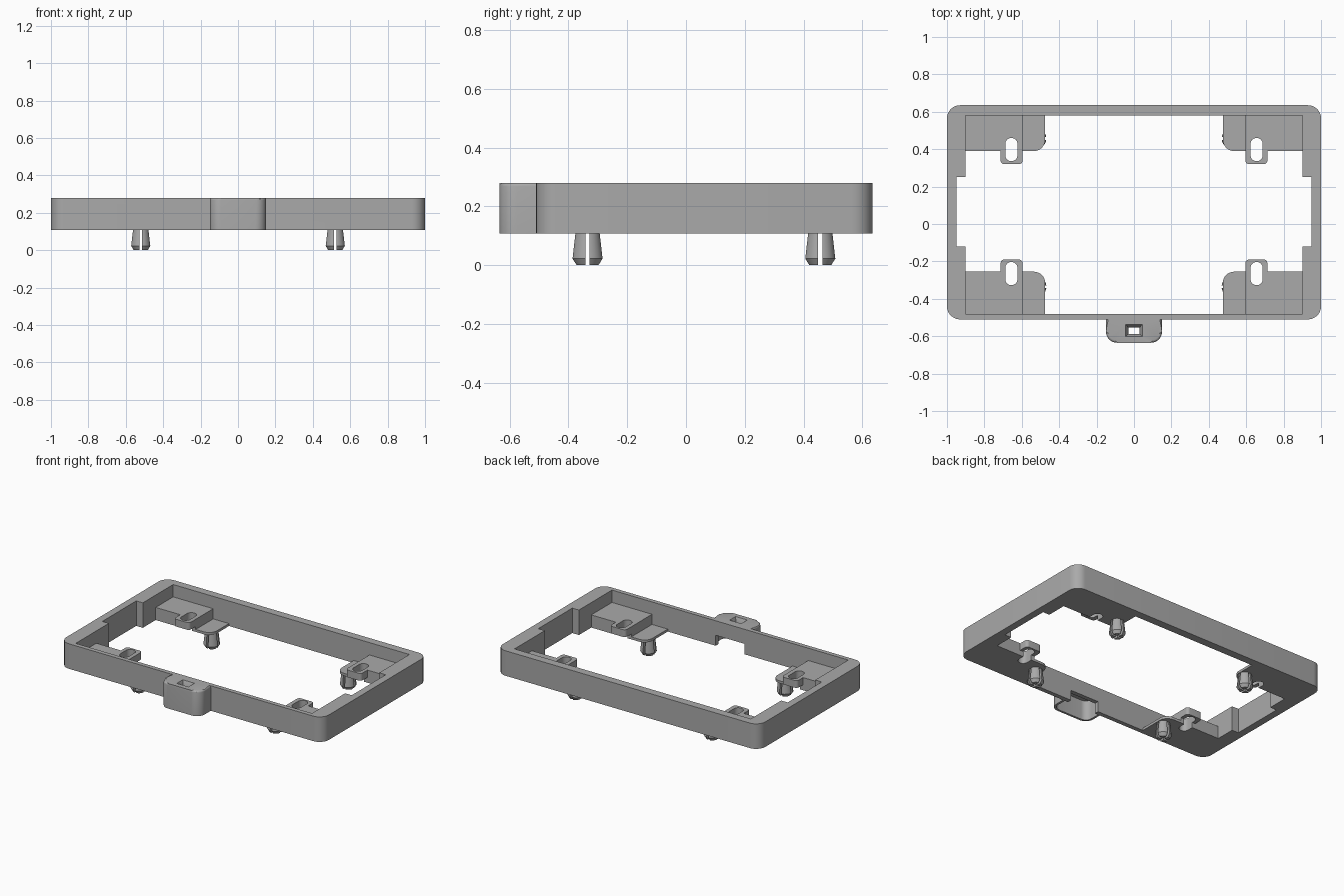
import bpy, bmesh
from math import cos, sin, pi, radians

cube = bpy.data.objects.get("Cube")
if cube:
    bpy.data.objects.remove(cube)

grey = bpy.data.materials.new("plain_grey")
grey.use_nodes = True
grey.diffuse_color = (0.4, 0.4, 0.4, 1)
grey.node_tree.nodes["Principled BSDF"].inputs["Base Color"].default_value = (0.4, 0.4, 0.4, 1)

BASE, TOP = 0.108, 0.28


def rounded(x0, x1, y0, y1, radii=(0, 0, 0, 0), steps=8):
    """Rectangle outline with one radius per corner, from (x0, y0) counterclockwise."""
    corners = [(x0, y0, 1, 1), (x1, y0, -1, 1), (x1, y1, -1, -1), (x0, y1, 1, -1)]
    pts = []
    for i, ((x, y, sx, sy), r) in enumerate(zip(corners, radii)):
        if r == 0:
            pts.append((x, y))
            continue
        for k in range(steps + 1):
            a = pi + i * pi / 2 + k * pi / 2 / steps
            pts.append((x + sx * r + r * cos(a), y + sy * r + r * sin(a)))
    return pts


def finish(bm, name):
    bmesh.ops.recalc_face_normals(bm, faces=bm.faces)
    mesh = bpy.data.meshes.new(name)
    bm.to_mesh(mesh)
    bm.free()
    mesh.materials.append(grey)
    ob = bpy.data.objects.new(name, mesh)
    bpy.context.collection.objects.link(ob)
    return ob


def loft(name, rings, edge_bevel=0):
    """Skin a stack of rings and cap both ends."""
    bm = bmesh.new()
    loops = [[bm.verts.new(p) for p in ring] for ring in rings]
    n = len(loops[0])
    for low, high in zip(loops, loops[1:]):
        for i in range(n):
            j = (i + 1) % n
            bm.faces.new((low[i], low[j], high[j], high[i]))
    bm.faces.new(loops[0])
    lid = bm.faces.new(loops[-1])
    if edge_bevel:
        back = max(v.co.y for v in lid.verts) - 0.001
        rim = [e for e in lid.edges if min(v.co.y for v in e.verts) < back]
        bmesh.ops.bevel(bm, geom=rim, offset=edge_bevel, segments=3,
                        profile=0.5, affect='EDGES')
    return finish(bm, name)


def prism(name, pts, z0, z1, edge_bevel=0):
    return loft(name, [[(x, y, z) for x, y in pts] for z in (z0, z1)], edge_bevel)


def box(name, x0, x1, y0, y1, z0, z1):
    return prism(name, rounded(x0, x1, y0, y1), z0, z1)


def cut(ob, *cutters):
    bpy.context.view_layer.objects.active = ob
    for c in cutters:
        c.hide_render = True
        m = ob.modifiers.new("cut", 'BOOLEAN')
        m.operation, m.solver, m.object = 'DIFFERENCE', 'EXACT', c
        bpy.ops.object.modifier_apply(modifier=m.name)
        bpy.data.objects.remove(c)


def smooth(ob):
    bpy.ops.object.select_all(action='DESELECT')
    ob.select_set(True)
    bpy.context.view_layer.objects.active = ob
    bpy.ops.object.shade_smooth_by_angle(angle=radians(30))


# Outer frame with thinner side walls and a gap behind the front catch
frame = prism("frame", rounded(-1, 1, -0.51, 0.635, (0.07,) * 4), BASE, TOP)
cut(frame,
    box("opening", -0.9, 0.9, -0.48, 0.58, 0, 0.5),
    box("side_relief", -0.95, 0.95, -0.12, 0.25, 0, 0.5),
    box("catch_gap", -0.11, 0.11, -0.6, -0.4, 0, 0.18))
smooth(frame)

# Hollow front catch with a funnel-shaped hole in its roof
catch = prism("front_catch", rounded(-0.15, 0.15, -0.635, -0.51, (0.06, 0.06, 0, 0)),
              BASE, TOP, 0.012)
cavity = prism("cavity", rounded(-0.135, 0.135, -0.62, -0.49, (0.045, 0.045, 0, 0)), 0, 0.245)
funnel = loft("funnel", [
    [(x, y - 0.57, z) for x, y in rounded(-w, w, -d, d)]
    for w, d, z in ((0.03, 0.017, 0.2), (0.03, 0.017, 0.25), (0.045, 0.033, TOP + 0.001))])
cut(catch, cavity, funnel)
smooth(catch)


# Four corner mounts: wall position, inward direction, ledge depth, tab depth, slot, peg
def corner(label, sx, wall, d, ledge, tab, slot, peg):
    def place(pts):
        return [(sx * x, wall + d * v) for x, v in pts]

    # Raised block and the tab that overhangs it
    slot_pts = rounded(0.623, 0.688, slot - 0.062, slot + 0.062, (0.032,) * 4)
    for name, outline, z0 in (
            ("block", rounded(0.595, 0.91, -0.01, ledge), BASE),
            ("tab", rounded(0.595, 0.713, ledge - 0.08, tab, (0, 0, 0.02, 0.02)), 0.145)):
        part = prism(label + "_" + name, place(outline), z0, 0.195)
        cut(part, prism("slot", place(slot_pts), 0, 0.5))
        smooth(part)

    # Thin ledge carrying the peg
    smooth(prism(label + "_ledge",
                 place(rounded(0.475, 0.6, -0.01, ledge, (0, 0, 0, 0.06))), BASE, 0.125))

    # Split snap peg with a flared tip
    cx, cy = sx * 0.52, wall + d * peg
    rings = [[(cx + r * cos(k * pi / 12), cy + r * sin(k * pi / 12), z) for k in range(24)]
             for r, z in ((0.038, 0), (0.052, 0.022), (0.042, BASE + 0.002))]
    post = loft(label + "_peg", rings)
    g = 0.007
    cut(post, box("split_a", cx - g, cx + g, cy - 0.1, cy + 0.1, -0.1, BASE),
        box("split_b", cx - 0.1, cx + 0.1, cy - g, cy + g, -0.1, BASE))
    smooth(post)


for side, sx in (("left", 1), ("right", -1)):
    corner("back_" + side, sx, 0.58, -1, 0.19, 0.26, 0.182, 0.123)
    corner("front_" + side, sx, -0.48, 1, 0.225, 0.29, 0.215, 0.145)
